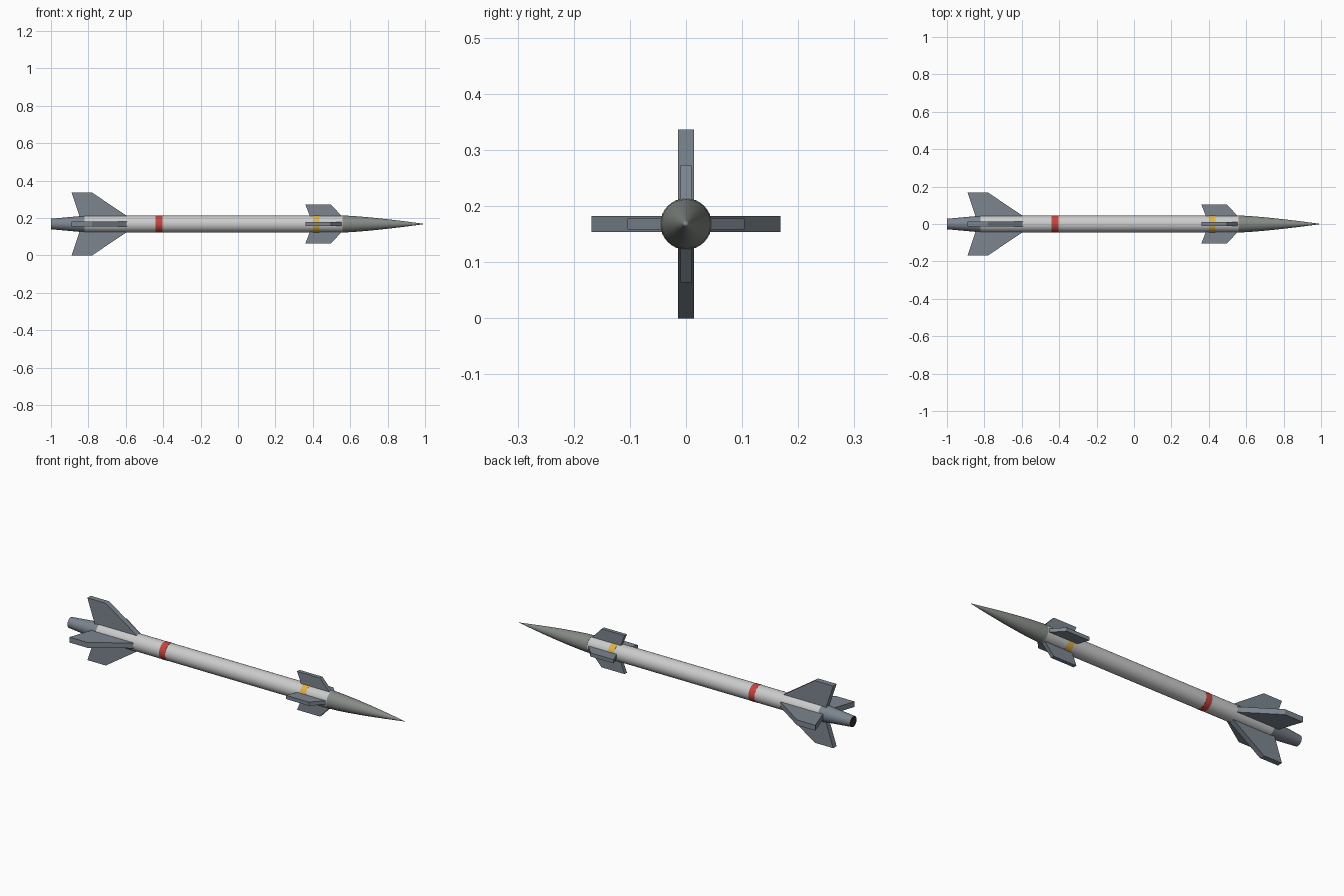
import bpy, bmesh
from math import cos, sin, pi, radians
from mathutils import Matrix

if "Cube" in bpy.data.objects:
    bpy.data.objects.remove(bpy.data.objects["Cube"])

ZC = 0.168   # height of the body axis
SIDES = 32


def material(name, rgb):
    m = bpy.data.materials.new(name)
    m.diffuse_color = (*rgb, 1)
    m.use_nodes = True
    m.node_tree.nodes["Principled BSDF"].inputs["Base Color"].default_value = m.diffuse_color
    return m


WHITE = material("body_white", (0.72, 0.74, 0.72))
NOSE = material("nose_grey", (0.24, 0.26, 0.24))
STEEL = material("fin_steel", (0.20, 0.235, 0.275))
RED = material("band_red", (0.55, 0.06, 0.05))
YELLOW = material("band_yellow", (0.75, 0.45, 0.06))
DARK = material("nozzle_dark", (0.03, 0.03, 0.035))


def finish(name, bm, mat):
    bmesh.ops.recalc_face_normals(bm, faces=bm.faces)
    mesh = bpy.data.meshes.new(name)
    bm.to_mesh(mesh)
    bm.free()
    mesh.materials.append(mat)
    ob = bpy.data.objects.new(name, mesh)
    ob.location.z = ZC
    bpy.context.collection.objects.link(ob)
    return ob


def turned(name, profile, mat):
    """Solid of revolution around the x axis from (x, radius) points."""
    bm = bmesh.new()
    rings = []
    for x, r in profile:
        if r == 0:
            rings.append([bm.verts.new((x, 0, 0))] * SIDES)
        else:
            rings.append([bm.verts.new((x, r * cos(2 * pi * i / SIDES), r * sin(2 * pi * i / SIDES)))
                          for i in range(SIDES)])
    for a, b in zip(rings, rings[1:]):
        for i in range(SIDES):
            j = (i + 1) % SIDES
            bm.faces.new(dict.fromkeys((a[i], a[j], b[j], b[i])))
    for ring in (rings[0], rings[-1]):
        if ring[0] is not ring[1]:
            bm.faces.new(ring)
    ob = finish(name, bm, mat)
    bpy.ops.object.select_all(action='DESELECT')
    ob.select_set(True)
    bpy.context.view_layer.objects.active = ob
    bpy.ops.object.shade_smooth_by_angle(angle=radians(30))
    return ob


def fin_set(name, outline, thickness):
    """Four flat fins from an (x, radius) outline, spaced around the body."""
    for k, side in enumerate(("top", "left", "bottom", "right")):
        bm = bmesh.new()
        face = bm.faces.new([bm.verts.new((x, -thickness / 2, r)) for x, r in outline])
        out = bmesh.ops.extrude_face_region(bm, geom=[face])
        moved = [v for v in out["geom"] if isinstance(v, bmesh.types.BMVert)]
        bmesh.ops.translate(bm, verts=moved, vec=(0, thickness, 0))
        bm.transform(Matrix.Rotation(k * pi / 2, 4, 'X'))
        finish(f"{name}_{side}", bm, STEEL)


# Main tube, pointed nose and tapering tail
turned("body_tube", [(-0.82, 0.045), (0.56, 0.045)], WHITE)
nose = [(0.56 + 0.44 * i / 10, 0.0455 * (1 - (i / 10) ** 1.35)) for i in range(10)] + [(1.0, 0)]
turned("nose_cone", nose, NOSE)
tail = turned("tail_cone", [(-1.0, 0.028), (-0.82, 0.0445)], STEEL)

# Dark exhaust face on the tail end
tail.data.materials.append(DARK)
for p in tail.data.polygons:
    if p.normal.x < -0.9:
        p.material_index = 1

# Painted bands
turned("red_band", [(-0.44, 0.0458), (-0.405, 0.0458)], RED)
turned("yellow_band", [(0.40, 0.0458), (0.435, 0.0458)], YELLOW)

# Large swept tail fins and small front fins
fin_set("tail_fin", [(-0.59, 0.04), (-0.78, 0.168), (-0.89, 0.168), (-0.845, 0.035)], 0.029)
fin_set("front_fin", [(0.557, 0.04), (0.497, 0.104), (0.36, 0.104), (0.385, 0.04)], 0.02)
